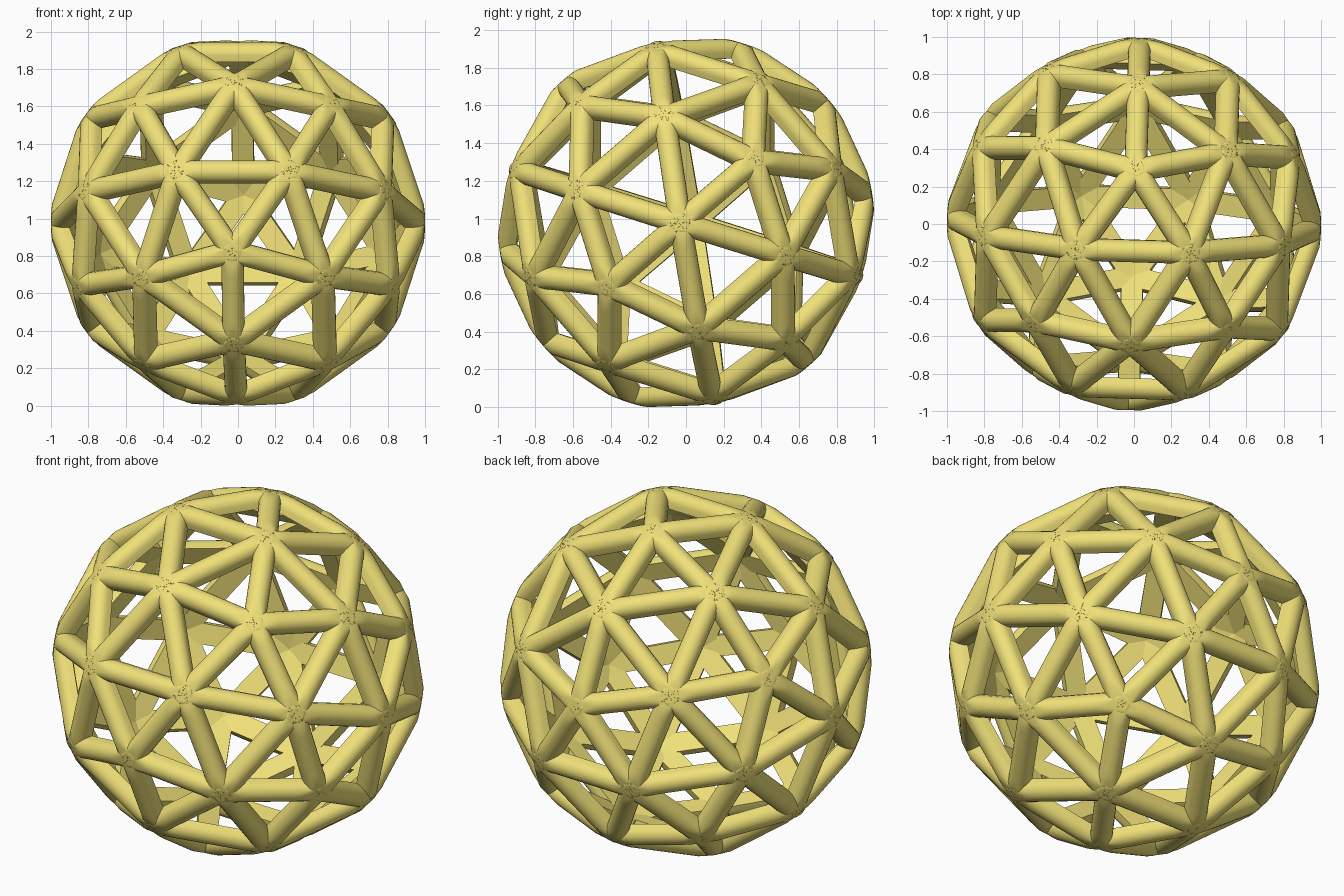
import bpy, bmesh, math
from mathutils import Matrix, Vector

if "Cube" in bpy.data.objects:
    bpy.data.objects.remove(bpy.data.objects["Cube"])

NODE_R = 0.964    # radius of the strut centre lines at the hubs
HALF_W = 0.06     # half width of a strut
WALL = 0.035      # straight side wall under the rounded top
RINGS = 18

# guide: geodesic sphere, turned so a two-fold axis points along x
guide = bmesh.new()
bmesh.ops.create_icosphere(guide, subdivisions=2, radius=1.0)
turn = (Matrix.Rotation(math.radians(-1.8), 4, 'Z')
        @ Matrix.Rotation(math.radians(-80.9), 4, 'X')
        @ Matrix.Rotation(math.radians(-90), 4, 'Z'))
bmesh.ops.transform(guide, matrix=turn, verts=guide.verts)

# strut cross-section: rounded outside, flat inside
profile = [(HALF_W * math.cos(a), HALF_W * math.sin(a))
           for a in (math.pi * i / 12 for i in range(13))]
profile += [(-HALF_W * 0.95, -WALL), (HALF_W * 0.95, -WALL)]


def add_strut(bm, a, b):
    along = (b - a).normalized()
    out = (a + b).normalized()
    side = along.cross(out)
    a, b = a - along * 0.02, b + along * 0.02
    rings = []
    for i in range(RINGS + 1):
        c = a.lerp(b, i / RINGS)
        ring = []
        for u, v in profile:
            p = c + side * u + out * v
            if p.length > 1.0:      # hubs are trimmed to a smooth dome
                p = p.normalized()
            ring.append(bm.verts.new(p))
        rings.append(ring)
    n = len(profile)
    for r, s in zip(rings, rings[1:]):
        for j in range(n):
            k = (j + 1) % n
            bm.faces.new((r[j], r[k], s[k], s[j]))
    bm.faces.new(rings[0])
    bm.faces.new(rings[-1])


# lattice: one strut per guide edge
bm = bmesh.new()
for e in guide.edges:
    p, q = (v.co.normalized() * NODE_R for v in e.verts)
    add_strut(bm, p, q)
guide.free()
bmesh.ops.recalc_face_normals(bm, faces=bm.faces)
low = min(v.co.z for v in bm.verts)
bmesh.ops.translate(bm, vec=Vector((0, 0, -low)), verts=bm.verts)

mesh = bpy.data.meshes.new("lattice_ball")
bm.to_mesh(mesh)
bm.free()
ball = bpy.data.objects.new("lattice_ball", mesh)
bpy.context.collection.objects.link(ball)

mat = bpy.data.materials.new("pale_yellow")
mat.diffuse_color = (0.87, 0.75, 0.19, 1)
mat.use_nodes = True
mat.node_tree.nodes["Principled BSDF"].inputs["Base Color"].default_value = mat.diffuse_color
mesh.materials.append(mat)

bpy.context.view_layer.objects.active = ball
ball.select_set(True)
bpy.ops.object.shade_smooth_by_angle(angle=math.radians(40))
